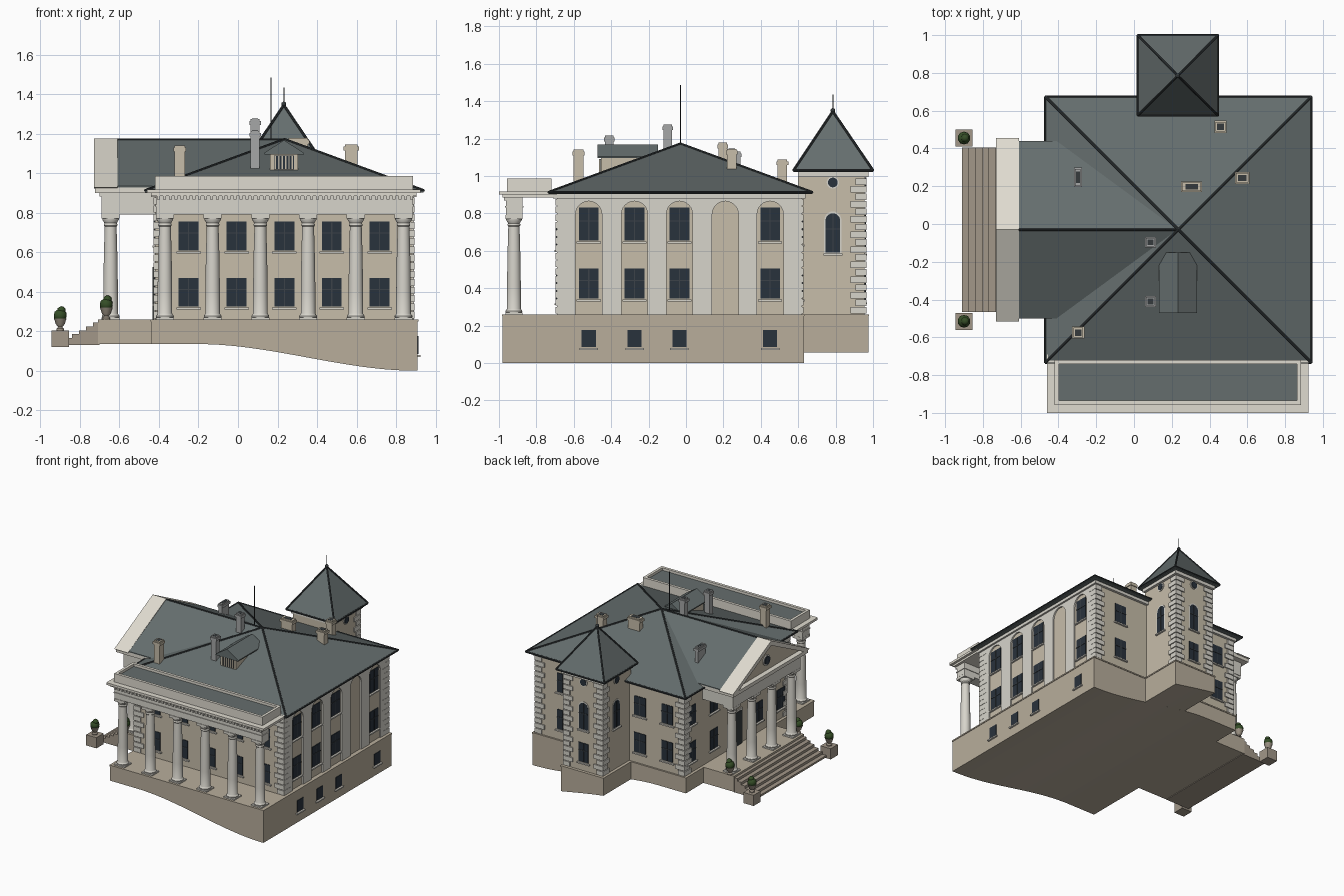
import bpy, bmesh
from math import sin, cos, pi
from mathutils import Matrix, Vector

if "Cube" in bpy.data.objects:
    bpy.data.objects.remove(bpy.data.objects["Cube"])

COL = dict(tan=(.57, .51, .40), light=(.68, .66, .60), cream=(.74, .71, .63), base=(.48, .42, .33),
           step=(.36, .31, .25), roof=(.13, .155, .155), dark=(.035, .042, .045), glass=(.022, .032, .045),
           bar=(.045, .055, .065), grey=(.38, .39, .39), green=(.035, .075, .02))
MATS = {}
for k, c in COL.items():
    MATS[k] = bpy.data.materials.new(k)
    MATS[k].diffuse_color = (*c, 1)
PARTS = {}


def part(name, mat):
    return PARTS.setdefault(name, (bmesh.new(), mat))[0]


def prism(name, mat, pts, axis, a, b):
    """Extrude a 2D outline along an axis from a to b."""
    bm = part(name, mat)
    put = {'x': lambda u, v, w: (w, u, v), 'y': lambda u, v, w: (u, w, v), 'z': lambda u, v, w: (u, v, w)}[axis]
    lo = [bm.verts.new(put(u, v, a)) for u, v in pts]
    hi = [bm.verts.new(put(u, v, b)) for u, v in pts]
    bm.faces.new(lo)
    bm.faces.new(hi[::-1])
    for i in range(len(pts)):
        j = (i + 1) % len(pts)
        bm.faces.new((lo[i], lo[j], hi[j], hi[i]))


def rect(u0, u1, v0, v1):
    return [(u0, v0), (u1, v0), (u1, v1), (u0, v1)]


def box(name, mat, x0, x1, y0, y1, z0, z1):
    prism(name, mat, rect(x0, x1, y0, y1), 'z', z0, z1)


def arch(u, w, z0, z1, n=12):
    r = w / 2
    return [(u - r, z0)] + [(u - r * cos(pi * i / n), z1 - r + r * sin(pi * i / n)) for i in range(n + 1)] + [(u + r, z0)]


def disc(u, v, r, n=24):
    return [(u + r * cos(2 * pi * i / n), v + r * sin(2 * pi * i / n)) for i in range(n)]


def lathe(name, mat, prof, x, y, z, n=20):
    bm = part(name, mat)
    rings = [[bm.verts.new((x + r * cos(2 * pi * i / n), y + r * sin(2 * pi * i / n), z + h)) for i in range(n)]
             for r, h in prof]
    for p, q in zip(rings, rings[1:]):
        for i in range(n):
            bm.faces.new((p[i], p[(i + 1) % n], q[(i + 1) % n], q[i]))
    bm.faces.new(rings[0])
    bm.faces.new(rings[-1])


def rod(name, mat, p, q, r, n=8):
    p, q = Vector(p), Vector(q)
    d = q - p
    m = Matrix.Translation((p + q) / 2) @ d.to_track_quat('Z', 'Y').to_matrix().to_4x4()
    bmesh.ops.create_cone(part(name, mat), cap_ends=True, segments=n, radius1=r, radius2=r, depth=d.length, matrix=m)


def pyramid(name, x0, x1, y0, y1, z, t, apex):
    box(name, 'roof', x0, x1, y0, y1, z, z + t)
    bm = part(name, 'roof')
    c = [(x0, y0, z + t), (x1, y0, z + t), (x1, y1, z + t), (x0, y1, z + t)]
    v = [bm.verts.new(p) for p in c]
    top = bm.verts.new(apex)
    for i in range(4):
        bm.faces.new((v[i], v[(i + 1) % 4], top))
        rod(name + '_hips', 'dark', c[i], apex, .007)
        rod(name + '_gutter', 'dark', c[i], c[(i + 1) % 4], .006)


WALL = dict(S=('y', -.69, -1), N=('y', .62, 1), E=('x', .88, 1), W=('x', -.42, -1), B=('x', .91, 1),
            TE=('x', .40, 1), TW=('x', .065, -1), TN=('y', .955, 1), P=('x', -.685, -1))


def on_wall(name, mat, wall, pts, depth):
    ax, p, s = WALL[wall]
    prism(name, mat, pts, ax, p - s * .01, p + s * depth)


def window(wall, u, z0, z1, w=.1, arched=False, bars=True):
    h = w / 2
    on_wall('window_glass', 'glass', wall, arch(u, w, z0, z1) if arched else rect(u - h, u + h, z0, z1), .004)
    if bars:
        on_wall('window_bars', 'bar', wall, rect(u - .003, u + .003, z0, z1 - .004), .007)
        zm = z0 + (z1 - z0) * .6
        on_wall('window_bars', 'bar', wall, rect(u - h, u + h, zm - .003, zm + .003), .007)
    on_wall('window_sills', 'light', wall, rect(u - h - .012, u + h + .012, z0 - .016, z0 - .006), .014)


def quoins(x, y, sx, sy, z0, z1):
    n = round((z1 - z0) / .04)
    for i in range(n):
        lx, ly = (.075, .05) if i % 2 else (.05, .075)
        xs, ys = sorted((x + sx * .009, x - sx * lx)), sorted((y + sy * .009, y - sy * ly))
        z = z0 + i * (z1 - z0) / n
        box('quoins', 'light', *xs, *ys, z + .003, z + (z1 - z0) / n - .003)


def column(x, y):
    box('column_plinths', 'light', x - .046, x + .046, y - .046, y + .046, .258, .27)
    lathe('columns', 'light', [(.044, .01), (.045, .018), (.039, .026), (.037, .03), (.037, .15), (.034, .33),
                               (.030, .47), (.034, .475), (.034, .482), (.031, .487), (.042, .505), (.042, .512)], x, y, .26)
    box('column_capitals', 'light', x - .046, x + .046, y - .046, y + .046, .77, .79)


def planter(x, y, z):
    lathe('planter_urns', 'step', [(.02, 0), (.02, .008), (.01, .016), (.022, .03), (.03, .055), (.033, .06)], x, y, z, 16)
    for dx, dz, r in ((0, .075, .034), (.006, .1, .022)):
        bmesh.ops.create_icosphere(part('planter_shrubs', 'green'), subdivisions=2, radius=r,
                                   matrix=Matrix.Translation((x + dx, y, z + dz)))


# podium following the sloping ground
def ground(x):
    t = min(1, max(0, (x + .2) / 1.1))
    return .135 * (1 - t * t * (3 - 2 * t))


for name, x0, x1, y0, y1 in (('podium', -.44, .91, -.98, .63), ('tower_podium', .045, .42, .6, .975)):
    xs = [x0 + (x1 - x0) * i / 24 for i in range(25)]
    prism(name, 'base', [(x, ground(x)) for x in xs] + [(x1, .25), (x0, .25)], 'y', y0, y1)
    box('podium_ledge', 'base', x0 - .004, x1 + .004, y0 - .004, y1 + .004, .25, .26)
box('side_platform', 'base', -.71, -.43, -.47, .41, .135, .26)
for i in range(6):
    box('side_steps', 'step', -.91 + i * .035, -.70, -.465, .405, .13, .145 + i * .02)
for s in (-1, 1):
    box('step_pedestals', 'step', -.945, -.855, -.03 + s * .485 - .045, -.03 + s * .485 + .045, .12, .205)
    planter(-.9, -.03 + s * .485, .205)
    planter(-.667, -.03 + s * .43, .26)

# main walls, tower walls, corner stones
box('main_walls', 'tan', -.42, .88, -.69, .62, .255, .905)
box('main_cornice', 'light', -.44, .905, -.71, .64, .88, .906)
box('tower_walls', 'tan', .065, .40, .6, .955, .255, 1.02)
box('tower_cornice', 'light', .045, .42, .6, .975, .995, 1.022)
for x, y, sx, sy in ((-.42, -.69, -1, -1), (.884, -.69, 1, -1), (.884, .62, 1, 1), (-.42, .62, -1, 1)):
    quoins(x, y, sx, sy, .262, .88)
for x, sx in ((.065, -1), (.40, 1)):
    quoins(x, .955, sx, 1, .262, .99)

# blind arcade on the right side
bays = [-.52, -.275, -.035, .21, .45]
outline = [(-.69, .26)] + [p for u in bays for p in arch(u, .14, .26, .865)] + [(.62, .26), (.62, .9), (-.69, .9)]
prism('arcade', 'light', outline, 'x', .875, .891)
for i, u in enumerate(bays):
    if i != 3:
        window('E', u, .655, .83, .105)
        window('E', u, .345, .505, .105)
        window('B', u, .085, .175, .075, bars=False)

# other windows
for u in (-.25, -.007, .235, .475, .717):
    window('S', u, .61, .755)
    window('S', u, .325, .47)
for wall, us in (('N', (-.27, -.03, .65)), ('W', (.53, .25, -.31, -.59))):
    for u in us:
        window(wall, u, .64, .79)
        window(wall, u, .345, .50)
on_wall('side_door_frame', 'light', 'W', rect(-.1, .04, .26, .54), .008)
on_wall('side_door', 'dark', 'W', rect(-.085, .025, .26, .525), .012)
window('W', -.03, .64, .79)
for wall, u in (('TE', .785), ('TW', .785), ('TN', .232)):
    on_wall('round_window_rims', 'light', wall, disc(u, .965, .033), .006)
    on_wall('round_windows', 'glass', wall, disc(u, .965, .026), .01)
    on_wall('arched_surrounds', 'light', wall, arch(u, .092, .58, .81), .003)
    window(wall, u, .59, .80, .078, arched=True)
window('TN', .232, .33, .48, .085)

# front portico
for i in range(6):
    column(-.37 + i * .2416, -.92)
box('front_beam', 'light', -.415, .885, -.962, -.875, .79, .885)
box('front_beam_band', 'light', -.42, .89, -.967, -.87, .832, .84)
box('front_cornice', 'cream', -.44, .905, -.98, -.69, .885, .9)
box('front_cornice', 'cream', -.46, .925, -1, -.69, .9, .918)
for i in range(44):
    x = -.41 + i * .0298
    box('dentils', 'light', x, x + .015, -.974, -.96, .868, .885)
for b in ((-.42, .885, -.957, -.935), (-.42, .885, -.742, -.72), (-.42, -.398, -.957, -.72), (.863, .885, -.957, -.72)):
    box('front_parapet', 'cream', *b, .918, .985)
box('front_flat_roof', 'roof', -.41, .875, -.945, -.73, .92, .965)

# side portico with pediment
for k in (-1.5, -.5, .5, 1.5):
    column(-.645, -.03 + k * .25)
box('side_beam', 'light', -.69, -.60, -.455, .395, .79, .9)
for s in (-1, 1):
    y = -.03 + s * .385
    box('side_beam', 'light', -.61, -.42, y - .04, y + .04, .79, .9)
box('side_ceiling', 'light', -.69, -.42, -.455, .395, .88, .9)
box('side_cornice', 'cream', -.725, -.43, -.5, .44, .9, .928)
for i in range(29):
    y = -.45 + i * .0294
    box('dentils', 'light', -.702, -.685, y, y + .015, .883, .9)
prism('side_tympanum', 'tan', [(-.48, .92), (.42, .92), (-.03, 1.15)], 'x', -.685, -.6)
on_wall('round_window_rims', 'light', 'P', disc(-.03, 1.01, .042), .008)
on_wall('round_windows', 'glass', 'P', disc(-.03, 1.01, .032), .012)
on_wall('window_bars', 'bar', 'P', rect(-.033, -.027, .98, 1.04), .015)
for s in (-1, 1):
    prism('raking_cornice', 'cream', [(-.03, 1.176), (-.03 + s * .485, .928), (-.03 + s * .43, .922), (-.03, 1.138)],
          'x', -.73, -.61)

# roofs
pyramid('main_roof', -.47, .94, -.735, .675, .903, .01, (.235, -.03, 1.172))
pyramid('tower_roof', .02, .445, .575, 1.0, 1.02, .01, (.232, .785, 1.345))
prism('side_gable_roof', 'roof', [(-.5, .928), (.44, .928), (.44, .935), (-.03, 1.17), (-.5, .935)], 'x', -.612, .235)
rod('side_gable_ridge', 'dark', (-.612, -.03, 1.17), (.235, -.03, 1.17), .006)
rod('roof_mast', 'dark', (.167, -.03, 1.13), (.167, -.03, 1.485), .0025)
rod('tower_finial', 'dark', (.232, .785, 1.33), (.232, .785, 1.435), .0025)
bmesh.ops.create_icosphere(part('tower_finial', 'dark'), subdivisions=2, radius=.013,
                           matrix=Matrix.Translation((.232, .785, 1.35)))

# dormer with louvres
box('dormer_walls', 'tan', .163, .303, -.455, -.2, .98, 1.1)
prism('dormer_roof', 'roof', [(.133, 1.095), (.333, 1.095), (.333, 1.103), (.233, 1.168), (.133, 1.103)], 'y', -.472, -.15)
box('dormer_opening', 'glass', .183, .283, -.458, -.44, 1.02, 1.09)
for i in range(6):
    x = .186 + i * .0172
    box('dormer_slats', 'tan', x, x + .007, -.464, -.45, 1.02, 1.09)

# chimneys: x, y, width, depth, top, colour
for x, y, w, d, z, m in ((-.295, -.575, .052, .052, 1.14, 'tan'), (.458, .515, .052, .052, 1.088, 'tan'),
                         (.573, .244, .065, .05, 1.145, 'tan'), (.305, .197, .10, .045, 1.178, 'tan'),
                         (.087, -.097, .045, .045, 1.275, 'grey'), (.087, -.41, .045, .045, 1.215, 'grey'),
                         (-.297, .247, .03, .09, 1.13, 'grey')):
    n = 'chimneys_' + m
    for g, z0, z1 in ((0, .93, z - .03), (.006, z - .03, z - .01), (0, z - .01, z)):
        box(n, m, x - w / 2 - g, x + w / 2 + g, y - d / 2 - g, y + d / 2 + g, z0, z1)
    box('chimney_flues', 'dark', x - w / 3, x + w / 3, y - d / 3, y + d / 3, z - .01, z + .001)

# turn the collected parts into objects
SMOOTH = {'columns', 'planter_urns', 'planter_shrubs', 'tower_finial', 'roof_mast'}
for name, (bm, mat) in PARTS.items():
    bmesh.ops.recalc_face_normals(bm, faces=bm.faces)
    me = bpy.data.meshes.new(name)
    bm.to_mesh(me)
    bm.free()
    me.materials.append(MATS[mat])
    ob = bpy.data.objects.new(name, me)
    bpy.context.collection.objects.link(ob)
    if name in SMOOTH:
        bpy.ops.object.select_all(action='DESELECT')
        ob.select_set(True)
        bpy.context.view_layer.objects.active = ob
        bpy.ops.object.shade_smooth_by_angle(angle=.6)

for m in bpy.data.materials:
    if m.users and not m.is_grease_pencil:
        m.use_nodes = True
        m.node_tree.nodes["Principled BSDF"].inputs["Base Color"].default_value = m.diffuse_color
